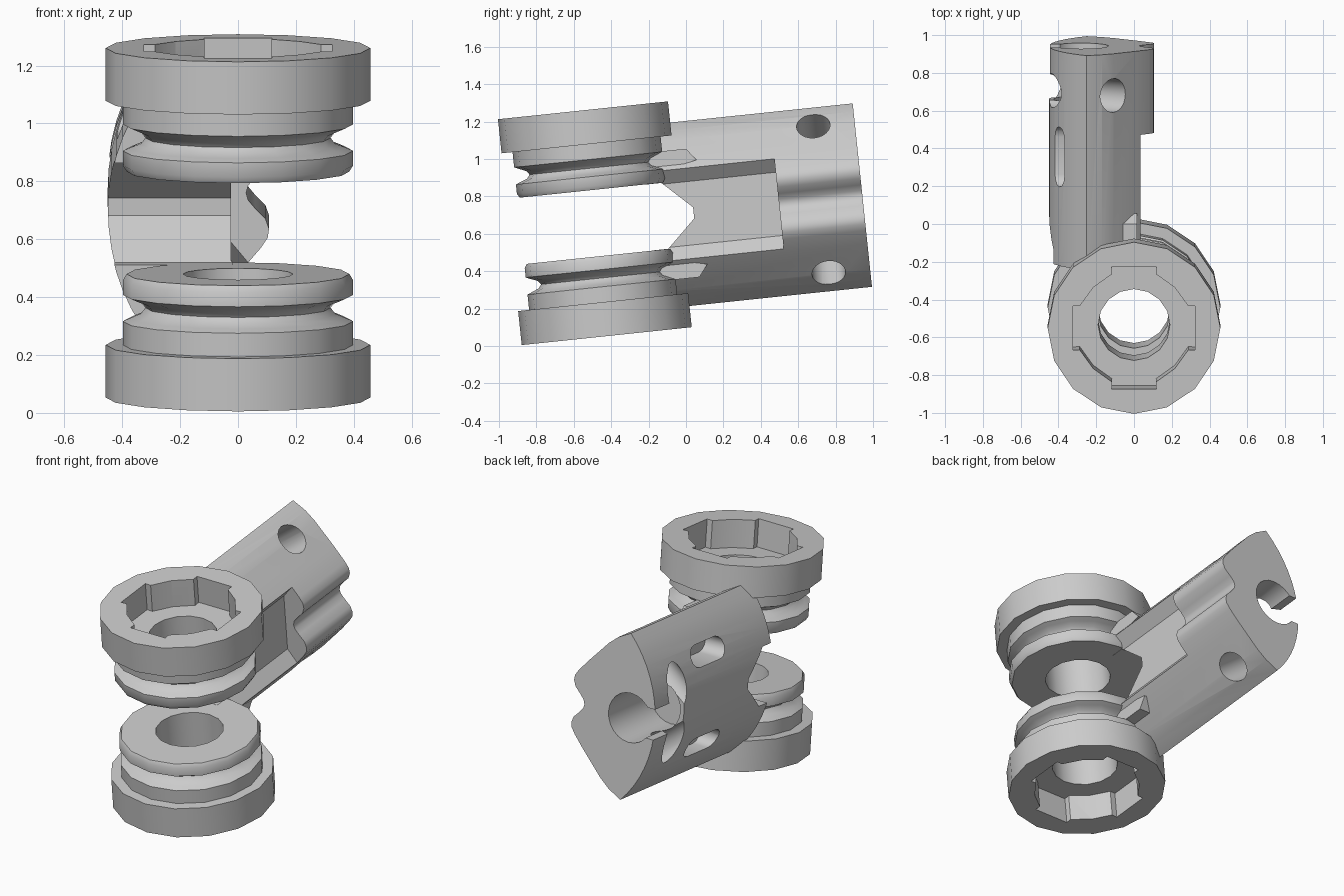
import bpy, bmesh, math
from mathutils import Matrix, Vector

if "Cube" in bpy.data.objects:
    bpy.data.objects.remove(bpy.data.objects["Cube"])

# Local frame: y along the arm, z measured from the middle plane; tilted 6 degrees at the end
TILT = Matrix.Rotation(math.radians(6), 4, 'X') @ Matrix.Translation((0, 0, 0.704))
RING_Y = -0.416


def make(name, bm):
    bmesh.ops.recalc_face_normals(bm, faces=bm.faces[:])
    me = bpy.data.meshes.new(name)
    bm.to_mesh(me)
    bm.free()
    ob = bpy.data.objects.new(name, me)
    bpy.context.collection.objects.link(ob)
    return ob


def prism(name, pts, lo, hi, place):
    """Extrude a 2D outline from lo to hi; place maps (a, b, depth) to xyz."""
    bm = bmesh.new()
    ends = [[bm.verts.new(place(a, b, d)) for a, b in pts] for d in (lo, hi)]
    n = len(pts)
    for e in ends:
        bm.faces.new(e)
    for i in range(n):
        j = (i + 1) % n
        bm.faces.new((ends[0][i], ends[0][j], ends[1][j], ends[1][i]))
    return make(name, bm)


def rod(name, center, direction, r, length, n=24):
    bm = bmesh.new()
    m = Matrix.Translation(center) @ Vector(direction).to_track_quat('Z', 'Y').to_matrix().to_4x4()
    bmesh.ops.create_cone(bm, cap_ends=True, segments=n, radius1=r, radius2=r, depth=length, matrix=m)
    return make(name, bm)


def lathe(name, profile, n=16):
    bm = bmesh.new()
    loops = []
    for i in range(n):
        t = 2 * math.pi * i / n
        loops.append([bm.verts.new((r * math.cos(t), RING_Y + r * math.sin(t), h)) for r, h in profile])
    k = len(profile)
    for i in range(n):
        a, b = loops[i], loops[(i + 1) % n]
        for j in range(k):
            bm.faces.new((a[j], b[j], b[(j + 1) % k], a[(j + 1) % k]))
    return make(name, bm)


def cut(ob, *cutters):
    for c in cutters:
        c.hide_render = True
        m = ob.modifiers.new("cut", 'BOOLEAN')
        m.operation = 'DIFFERENCE'
        m.solver = 'EXACT'
        m.object = c
        bpy.context.view_layer.objects.active = ob
        bpy.ops.object.modifier_apply(modifier=m.name)
        bpy.data.objects.remove(c)


def along_x(a, b, d): return (d, a, b)
def along_y(a, b, d): return (a, d, b)
def along_z(a, b, d): return (a, b, d)


parts = []

# Socket rings: outer band, neck, round groove, inner flange and bore
half = [(0.19, 0.178), (0.385, 0.178), (0.398, 0.2), (0.398, 0.25), (0.37, 0.262), (0.335, 0.275),
        (0.32, 0.295), (0.335, 0.315), (0.37, 0.33), (0.398, 0.342), (0.398, 0.424),
        (0.457, 0.424), (0.457, 0.607), (0.19, 0.607)]
# Spline pocket outline: four flat notches joined by shallower arcs
pocket = []
for q in range(4):
    for deg, r in ((-20, 0.345), (20, 0.345), (22, 0.31), (45, 0.305), (68, 0.31)):
        t = math.radians(deg + 90 * q)
        pocket.append((r * math.cos(t), RING_Y + r * math.sin(t)))
for s, name in ((1, "upper_ring"), (-1, "lower_ring")):
    ring = lathe(name, [(r, s * h) for r, h in half])
    cut(ring, prism("pocket_cutter", pocket, s * 0.44, s * 0.7, along_z))
    parts.append(ring)

# Arm body: curved outer side, slanted faces and two ridges on the inner side
R = 0.71
arc = [(-0.45 + R - R * math.cos(t), R * math.sin(t))
       for t in (math.asin(0.493 / R) * k / 8 for k in range(-8, 9))]
upper = [(-0.17, 0.45), (-0.11, 0.40), (0.02, 0.26), (0.08, 0.19), (0.103, 0.155), (0.107, 0.125),
         (0.095, 0.09), (0.06, 0.055), (0.035, 0.025)]
side = upper + [(0.028, 0)] + [(x, -z) for x, z in reversed(upper)]
arm = prism("arm", arc + side, -0.12, 1.022, along_y)
parts.append(arm)

# V mouth between the rings
mouth = [(0.115, 0.03), (-0.04, 0.177), (-0.6, 0.177), (-0.6, -0.177), (-0.04, -0.177), (0.115, -0.03)]
# Side recess with sloped edges
recess = [(-0.025, 0.17), (0.035, 0.242), (0.3, 0.242), (0.3, -0.242), (0.035, -0.242), (-0.025, -0.17)]
cut(arm,
    prism("mouth_cutter", mouth, -1, 1, along_x),
    prism("recess_cutter", recess, -0.5, 0.574, along_y),
    # End bore and the slot opening it to the outer side
    rod("bore_cutter", (-0.28, 0.91, 0), (0, 1, 0), 0.145, 0.6),
    prism("slot_cutter", [(-0.7, -0.09), (-0.3, -0.09), (-0.3, 0.09), (-0.7, 0.09)], 0.74, 1.2, along_y))
for s in (1, -1):
    # Slanted cross hole and long rounded window
    window = [(0.46 + e * 0.1 + 0.06 * math.cos(t), s * 0.27 + 0.06 * math.sin(t))
              for e, start in ((1, -90), (-1, 90))
              for t in (math.radians(start + 30 * k) for k in range(7))]
    cut(arm,
        rod("hole_cutter", (-0.28, 0.80, s * 0.264), (0.79, 0, s * 0.61), 0.09, 1.0),
        prism("window_cutter", window, -0.7, -0.27, along_x))

    # Small gusset filling the ring groove beside the arm
    gusset = [(-0.14, 0.3), (-0.11, 0.345), (0.11, 0.345), (0.16, 0.28), (0.02, 0.25), (-0.12, 0.26)]
    parts.append(prism("upper_gusset" if s > 0 else "lower_gusset",
                       [(y, s * z) for y, z in gusset], -0.1, 0.015, along_x))

# Tilt everything and shade
for ob in parts:
    ob.data.transform(TILT)
    bpy.ops.object.select_all(action='DESELECT')
    ob.select_set(True)
    bpy.context.view_layer.objects.active = ob
    bpy.ops.object.shade_smooth_by_angle(angle=math.radians(35))
